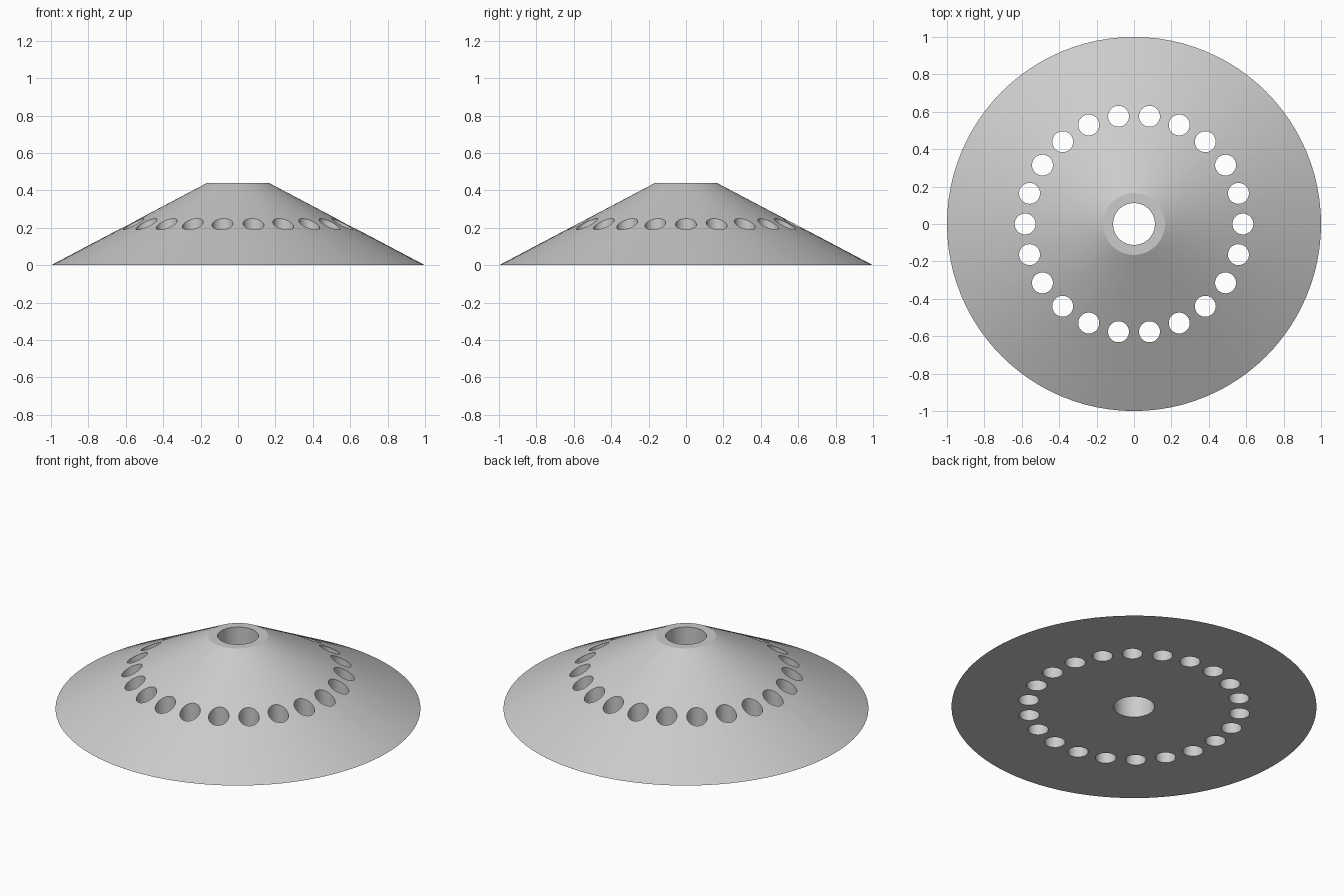
import bpy, bmesh, math
from mathutils import Matrix

HEIGHT = 0.44
BASE_R, TOP_R, BORE_R = 1.0, 0.165, 0.112
HOLE_R, HOLE_RING, HOLES = 0.056, 0.582, 22

if "Cube" in bpy.data.objects:
    bpy.data.objects.remove(bpy.data.objects["Cube"])

grey = bpy.data.materials.new("light_grey")
grey.use_nodes = True
colour = (0.6, 0.6, 0.6, 1)
grey.diffuse_color = colour
grey.node_tree.nodes["Principled BSDF"].inputs["Base Color"].default_value = colour


def new_object(name, bm):
    mesh = bpy.data.meshes.new(name)
    bm.to_mesh(mesh)
    bm.free()
    mesh.materials.append(grey)
    obj = bpy.data.objects.new(name, mesh)
    bpy.context.collection.objects.link(obj)
    return obj


def add_cylinder(bm, x, y, r1, r2, z0, z1, sides):
    bmesh.ops.create_cone(bm, cap_ends=True, segments=sides, radius1=r1, radius2=r2,
                          depth=z1 - z0, matrix=Matrix.Translation((x, y, (z0 + z1) / 2)))


# Solid truncated cone with a flat underside
bm = bmesh.new()
add_cylinder(bm, 0, 0, BASE_R, TOP_R, 0, HEIGHT, 96)
cone = new_object("perforated_cone", bm)

# Drills: central bore and the ring of vertical holes
bm = bmesh.new()
add_cylinder(bm, 0, 0, BORE_R, BORE_R, -0.1, 0.6, 64)
for i in range(HOLES):
    a = math.tau * i / HOLES
    add_cylinder(bm, HOLE_RING * math.cos(a), HOLE_RING * math.sin(a),
                 HOLE_R, HOLE_R, -0.1, 0.6, 40)
drills = new_object("hole_cutter", bm)
drills.hide_render = True

# Cut the holes and keep only the finished part
cut = cone.modifiers.new("holes", "BOOLEAN")
cut.operation = "DIFFERENCE"
cut.solver = "EXACT"
cut.object = drills
bpy.ops.object.select_all(action="DESELECT")
cone.select_set(True)
bpy.context.view_layer.objects.active = cone
bpy.ops.object.modifier_apply(modifier=cut.name)
bpy.data.objects.remove(drills)
bpy.ops.object.shade_smooth_by_angle(angle=math.radians(20))
